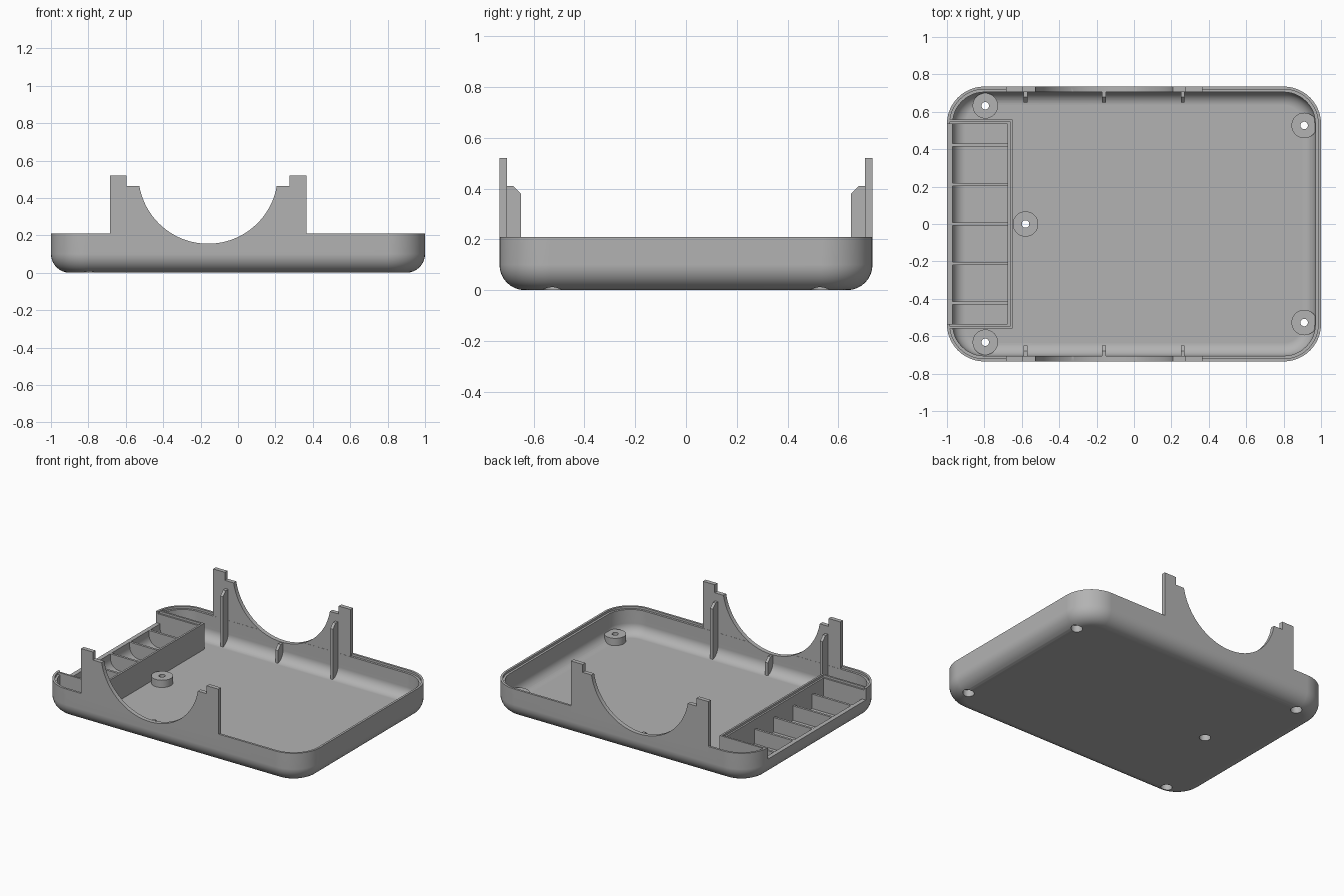
import bpy, bmesh, math
from mathutils import Matrix, Vector

if "Cube" in bpy.data.objects:
    bpy.data.objects.remove(bpy.data.objects["Cube"], do_unlink=True)

HX, HY, CORNER, FILLET = 1.0, 0.735, 0.2, 0.1
WALL, LIP, RIM, LEDGE = 0.03, 0.015, 0.21, 0.195

grey = bpy.data.materials.new("plain grey")
grey.use_nodes = True
colour = (0.45, 0.45, 0.45, 1)
grey.diffuse_color = colour
grey.node_tree.nodes["Principled BSDF"].inputs["Base Color"].default_value = colour


def finish(name, bm):
    bmesh.ops.recalc_face_normals(bm, faces=bm.faces)
    mesh = bpy.data.meshes.new(name)
    bm.to_mesh(mesh)
    bm.free()
    mesh.materials.append(grey)
    ob = bpy.data.objects.new(name, mesh)
    bpy.context.collection.objects.link(ob)
    return ob


def activate(ob):
    bpy.ops.object.select_all(action='DESELECT')
    ob.select_set(True)
    bpy.context.view_layer.objects.active = ob


def boolean(ob, other, operation):
    mod = ob.modifiers.new("cut", 'BOOLEAN')
    mod.operation, mod.object, mod.solver = operation, other, 'EXACT'
    activate(ob)
    bpy.ops.object.modifier_apply(modifier=mod.name)


def loft(name, profile):
    """Stack rounded rectangles given as (inset, z) and cap both ends."""
    bm, rings, seg = bmesh.new(), [], 12
    for inset, z in profile:
        r, ring = CORNER - inset, []
        for k, (sx, sy) in enumerate([(1, 1), (-1, 1), (-1, -1), (1, -1)]):
            for i in range(seg + 1):
                a = math.pi / 2 * (k + i / seg)
                ring.append(bm.verts.new((sx * (HX - CORNER) + r * math.cos(a),
                                          sy * (HY - CORNER) + r * math.sin(a), z)))
        rings.append(ring)
    for low, high in zip(rings, rings[1:]):
        for i in range(len(low)):
            j = (i + 1) % len(low)
            bm.faces.new((low[i], low[j], high[j], high[i]))
    bm.faces.new(rings[0])
    bm.faces.new(rings[-1])
    return finish(name, bm)


def prism(name, points, direction):
    bm = bmesh.new()
    face = bm.faces.new([bm.verts.new(p) for p in points])
    moved = bmesh.ops.extrude_face_region(bm, geom=[face])["geom"]
    bmesh.ops.translate(bm, vec=Vector(direction),
                        verts=[v for v in moved if isinstance(v, bmesh.types.BMVert)])
    return finish(name, bm)


def box(name, x0, x1, y0, y1, z0, z1):
    return prism(name, [(x0, y0, z0), (x1, y0, z0), (x1, y1, z0), (x0, y1, z0)],
                 (0, 0, z1 - z0))


def cylinder(name, centre, radius, depth, along_y=False, sides=32):
    bm = bmesh.new()
    turn = Matrix.Rotation(math.pi / 2, 4, 'X') if along_y else Matrix()
    bmesh.ops.create_cone(bm, cap_ends=True, segments=sides, radius1=radius, radius2=radius,
                          depth=depth, matrix=Matrix.Translation(centre) @ turn)
    return finish(name, bm)


def quarter(radius):
    return [(FILLET - radius * math.sin(math.pi / 2 * i / 8),
             FILLET - radius * math.cos(math.pi / 2 * i / 8)) for i in range(9)]


# Tray shell with rounded bottom and stepped rim
shell = loft("tray_shell", quarter(FILLET)
             + [(0, RIM), (LIP, RIM), (LIP, LEDGE), (WALL, LEDGE)]
             + quarter(FILLET - WALL)[::-1])

# Helper solid that trims inner parts to the middle of the wall
core = loft("trim_helper", quarter(FILLET - LIP) + [(LIP, 1.0)])
helpers, parts = [core], [shell]


def inner(ob):
    boolean(ob, core, 'INTERSECT')
    parts.append(ob)
    return ob


# Raised stepped cradle panels on the front and back walls
MID = -0.16
half = [(0.525, 0.17), (0.525, 0.52), (0.435, 0.52), (0.435, 0.465)]
outline = [(MID + x, z) for x, z in half] + [(MID - x, z) for x, z in half[::-1]]
for side in (-1, 1):
    panel = prism("cradle_panel", [(x, side * HY, z) for x, z in outline],
                  (0, -side * (WALL - 0.001), 0))
    boolean(shell, panel, 'UNION')
    helpers.append(panel)

# Round cradle opening and low side of the compartment
arc = cylinder("arc_cutter", (MID, 0, 0.528), 0.373, 2, True, 128)
slot = box("slot_cutter", -1.1, -0.9, -0.535, 0.535, 0.13, 0.4)
for cutter in (arc, slot):
    boolean(shell, cutter, 'DIFFERENCE')
    helpers.append(cutter)

# Stiffening ribs inside the cradle panels
for side, label in ((-1, "front"), (1, "back")):
    for x, top in ((MID - 0.42, 0.41), (MID, 0.15), (MID + 0.42, 0.41)):
        points = [(0.73, 0), (0.65, 0), (0.65, top - 0.03), (0.68, top), (0.73, top)]
        inner(prism(label + "_cradle_rib",
                    [(x - 0.01, side * y, z) for y, z in points], (0.02, 0, 0)))

# Compartment: stepped wall on three sides, then low dividers
def u_wall(name, outer, thick, top):
    x, y = -0.65 - outer, 0.56 - outer
    far, xi, yi = -1.0, x - thick, y - thick
    pts = [(far, -y), (x, -y), (x, y), (far, y), (far, yi), (xi, yi), (xi, -yi), (far, -yi)]
    inner(prism(name, [(px, py, 0) for px, py in pts], (0, 0, top)))


u_wall("compartment_wall", 0, 0.013, RIM)
u_wall("compartment_ledge", 0.013, 0.012, LEDGE)
for i in range(-2, 3):
    y = i * 0.211
    inner(box("compartment_divider", -1.0, -0.67, y - 0.008, y + 0.008, 0, 0.13))

# Screw bosses with through holes and countersunk undersides
for x, y in ((0.91, 0.527), (0.91, -0.527), (-0.795, 0.632), (-0.795, -0.632), (-0.58, 0)):
    boss = inner(cylinder("screw_boss", (x, y, 0.04), 0.068, 0.08))
    for radius, top in ((0.02, 0.2), (0.036, 0.045)):
        drill = cylinder("hole_cutter", (x, y, top / 2 - 0.05), radius, top + 0.1)
        for ob in (shell, boss):
            boolean(ob, drill, 'DIFFERENCE')
        helpers.append(drill)

for ob in helpers:
    bpy.data.objects.remove(ob, do_unlink=True)

# Smooth shading with crisp edges
for ob in parts:
    activate(ob)
    bpy.ops.object.shade_smooth_by_angle(angle=math.radians(30))
    weighted = ob.modifiers.new("even_normals", 'WEIGHTED_NORMAL')
    weighted.keep_sharp = True
